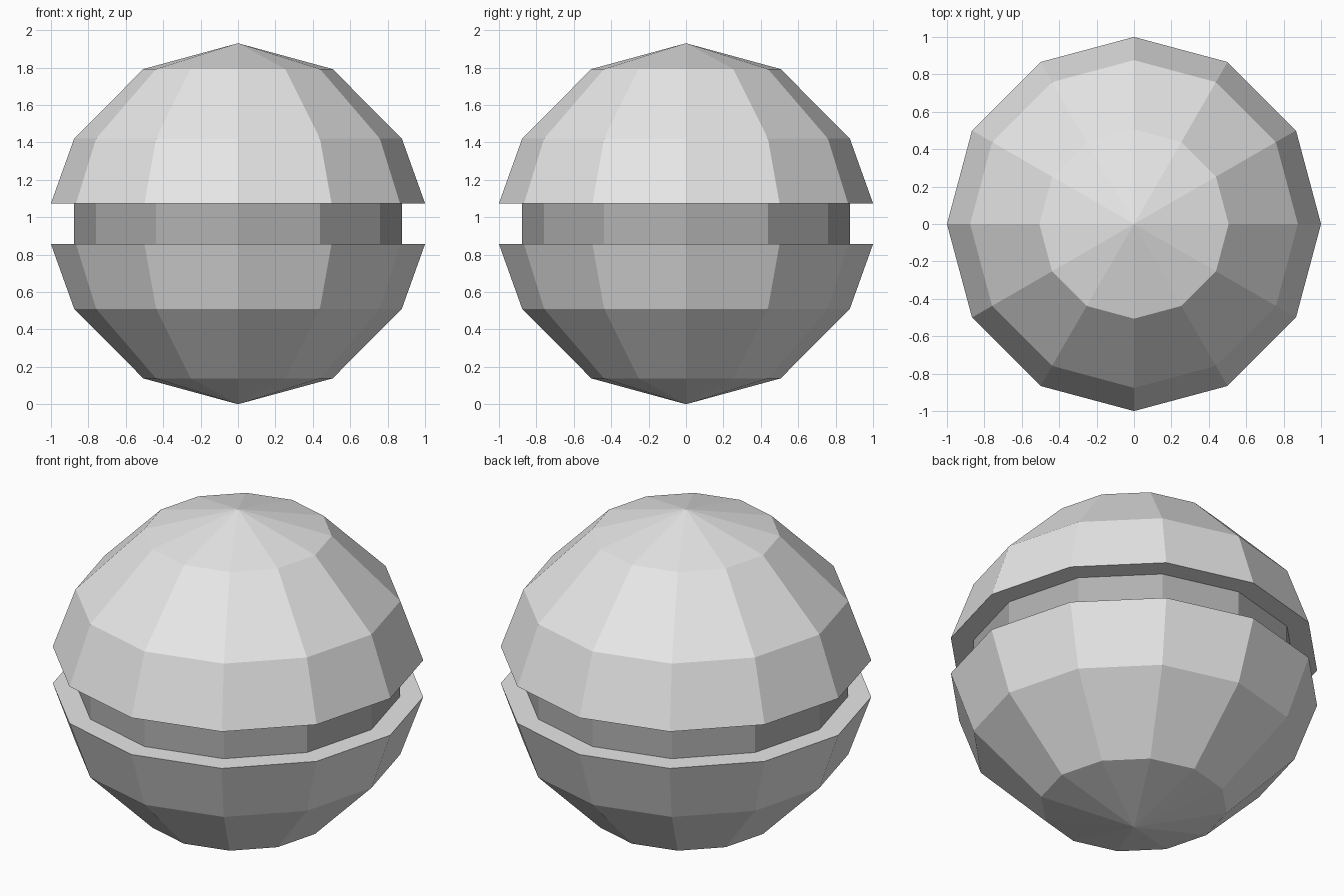
import bpy
import bmesh
import math

cube = bpy.data.objects.get("Cube")
if cube:
    bpy.data.objects.remove(cube, do_unlink=True)

SIDES = 12
HEIGHT = 1.93


def make_material(name, grey):
    color = (grey, grey, grey, 1)
    mat = bpy.data.materials.new(name)
    mat.use_nodes = True
    mat.diffuse_color = color
    mat.node_tree.nodes["Principled BSDF"].inputs["Base Color"].default_value = color
    return mat


def lathe(name, profile, mat):
    """Revolve (radius, z) points, listed bottom to top, into a faceted solid."""
    bm = bmesh.new()
    verts = [bm.verts.new((r, 0, z)) for r, z in profile]
    edges = [bm.edges.new(pair) for pair in zip(verts, verts[1:])]
    bmesh.ops.spin(bm, geom=verts + edges, cent=(0, 0, 0), axis=(0, 0, 1),
                   angle=math.tau, steps=SIDES, use_duplicate=False)
    bmesh.ops.remove_doubles(bm, verts=bm.verts[:], dist=0.0001)
    bmesh.ops.recalc_face_normals(bm, faces=bm.faces[:])
    mesh = bpy.data.meshes.new(name)
    bm.to_mesh(mesh)
    bm.free()
    mesh.materials.append(mat)
    obj = bpy.data.objects.new(name, mesh)
    bpy.context.collection.objects.link(obj)
    return obj


shell_grey = make_material("light grey shell", 0.8)
band_grey = make_material("mid grey band", 0.44)

# Lower shell with a flat rim, and its mirrored upper twin
dome = [(0, 0), (0.506, 0.138), (0.876, 0.51), (1, 0.856), (0.876, 0.856), (0, 0.856)]
lathe("lower_shell", dome, shell_grey)
lathe("upper_shell", [(r, HEIGHT - z) for r, z in reversed(dome)], shell_grey)

# Recessed band between the shells
lathe("middle_band", [(0.876, 0.856), (0.876, HEIGHT - 0.856)], band_grey)
